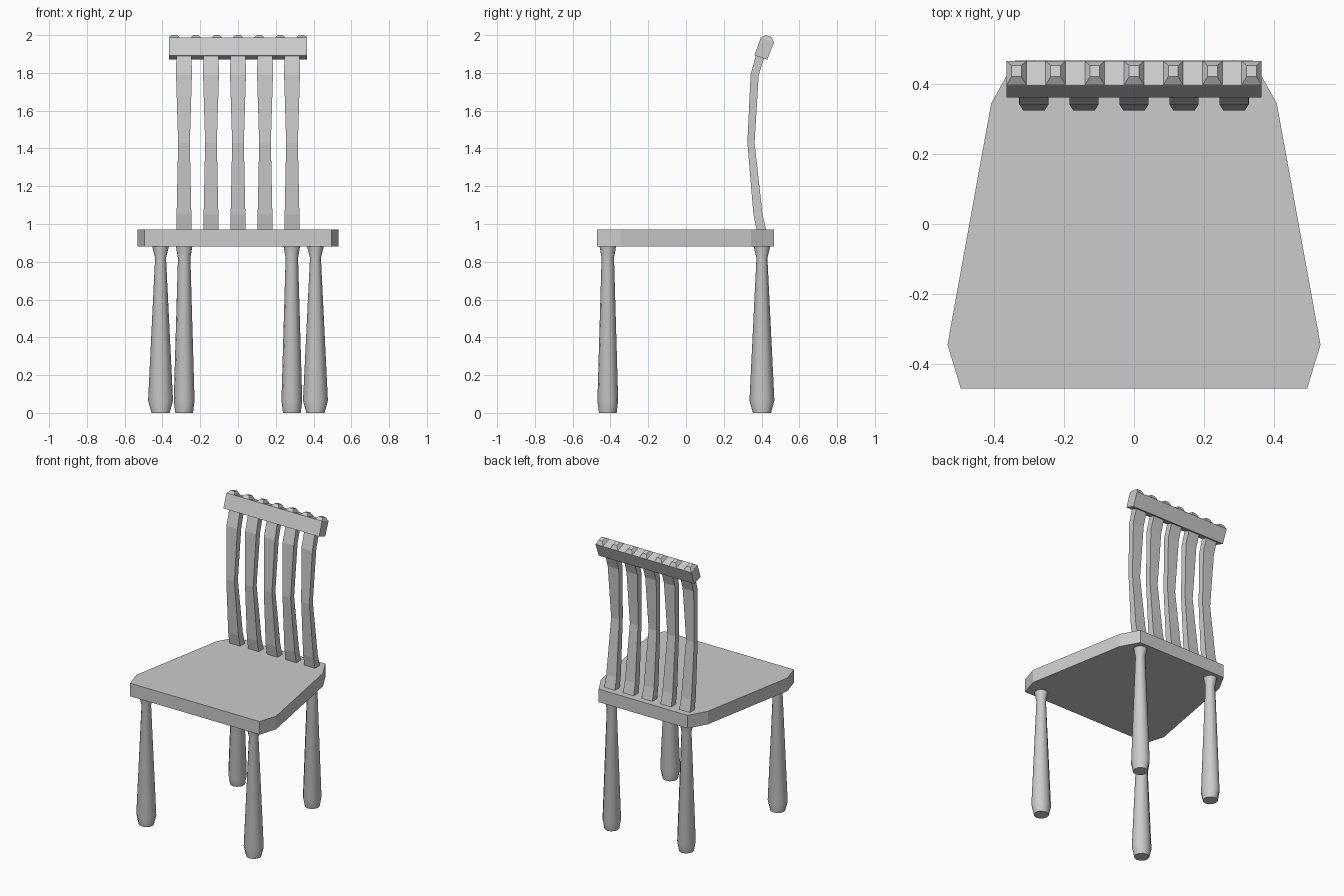
import bpy
import bmesh
from math import cos, sin, pi, radians

cube = bpy.data.objects.get("Cube")
if cube:
    bpy.data.objects.remove(cube, do_unlink=True)

grey = bpy.data.materials.new("light_grey")
grey.use_nodes = True
colour = (0.6, 0.6, 0.6, 1)
grey.diffuse_color = colour
grey.node_tree.nodes["Principled BSDF"].inputs["Base Color"].default_value = colour


def loft(name, rings, smooth=False):
    """Join equal rings of points into a closed solid."""
    bm = bmesh.new()
    loops = [[bm.verts.new(p) for p in ring] for ring in rings]
    n = len(loops[0])
    for a, b in zip(loops, loops[1:]):
        for i in range(n):
            j = (i + 1) % n
            bm.faces.new((a[i], a[j], b[j], b[i]))
    bm.faces.new(loops[0][::-1])
    bm.faces.new(loops[-1])
    bmesh.ops.recalc_face_normals(bm, faces=bm.faces)
    mesh = bpy.data.meshes.new(name)
    bm.to_mesh(mesh)
    bm.free()
    mesh.materials.append(grey)
    obj = bpy.data.objects.new(name, mesh)
    bpy.context.collection.objects.link(obj)
    if smooth:
        bpy.ops.object.select_all(action='DESELECT')
        obj.select_set(True)
        bpy.context.view_layer.objects.active = obj
        bpy.ops.object.shade_smooth_by_angle(angle=radians(40))
    return obj


# Seat: tapered board with clipped corners
half = [(0.495, -0.47), (0.533, -0.345), (0.408, 0.345), (0.34, 0.467)]
outline = half + [(-x, y) for x, y in reversed(half)]
loft("seat", [[(x, y, z) for x, y in outline] for z in (0.88, 0.97)])

# Legs: turned posts, (height, wide radius, narrow radius)
LEG = [(0, 0.048, 0.047), (0.065, 0.066, 0.055),
       (0.82, 0.029, 0.033), (0.885, 0.045, 0.044)]


def leg(name, x, y, wide_in_x):
    rings = []
    for z, wide, narrow in LEG:
        rx, ry = (wide, narrow) if wide_in_x else (narrow, wide)
        rings.append([(x + rx * cos(i * pi / 6), y + ry * sin(i * pi / 6), z)
                      for i in range(12)])
    loft(name, rings, smooth=True)


for side, s in (("left", 1), ("right", -1)):
    leg("front_leg_" + side, s * 0.41, -0.414, True)
    leg("back_leg_" + side, s * 0.285, 0.402, False)

# Back slats: bent, waisted bars, (height, front y, back y, half width)
SLAT = [(0.96, 0.375, 0.427, 0.041), (1.05, 0.357, 0.405, 0.039),
        (1.43, 0.325, 0.363, 0.031), (1.79, 0.342, 0.385, 0.042),
        (1.91, 0.375, 0.425, 0.04)]
for k in range(5):
    cx = (k - 2) * 0.143
    loft(f"back_slat_{k + 1}",
         [[(cx - w, f, z), (cx + w, f, z), (cx + w, b, z), (cx - w, b, z)]
          for z, f, b, w in SLAT])

# Top rail: leaning bar across the slats
rail = [(0.362, 1.893), (0.43, 1.87), (0.466, 1.962), (0.396, 1.987)]
loft("top_rail", [[(x, y, z) for y, z in rail] for x in (-0.365, 0.365)])

# Studs: seven small blunt pyramids along the rail
for k in range(7):
    cx = (k - 3) * 0.112
    levels = [(0.029, (0.396, 1.986), (0.466, 1.961)),
              (0.014, (0.421, 2.0), (0.453, 1.99))]
    loft(f"rail_stud_{k + 1}",
         [[(cx - w, *f), (cx + w, *f), (cx + w, *b), (cx - w, *b)]
          for w, f, b in levels])
